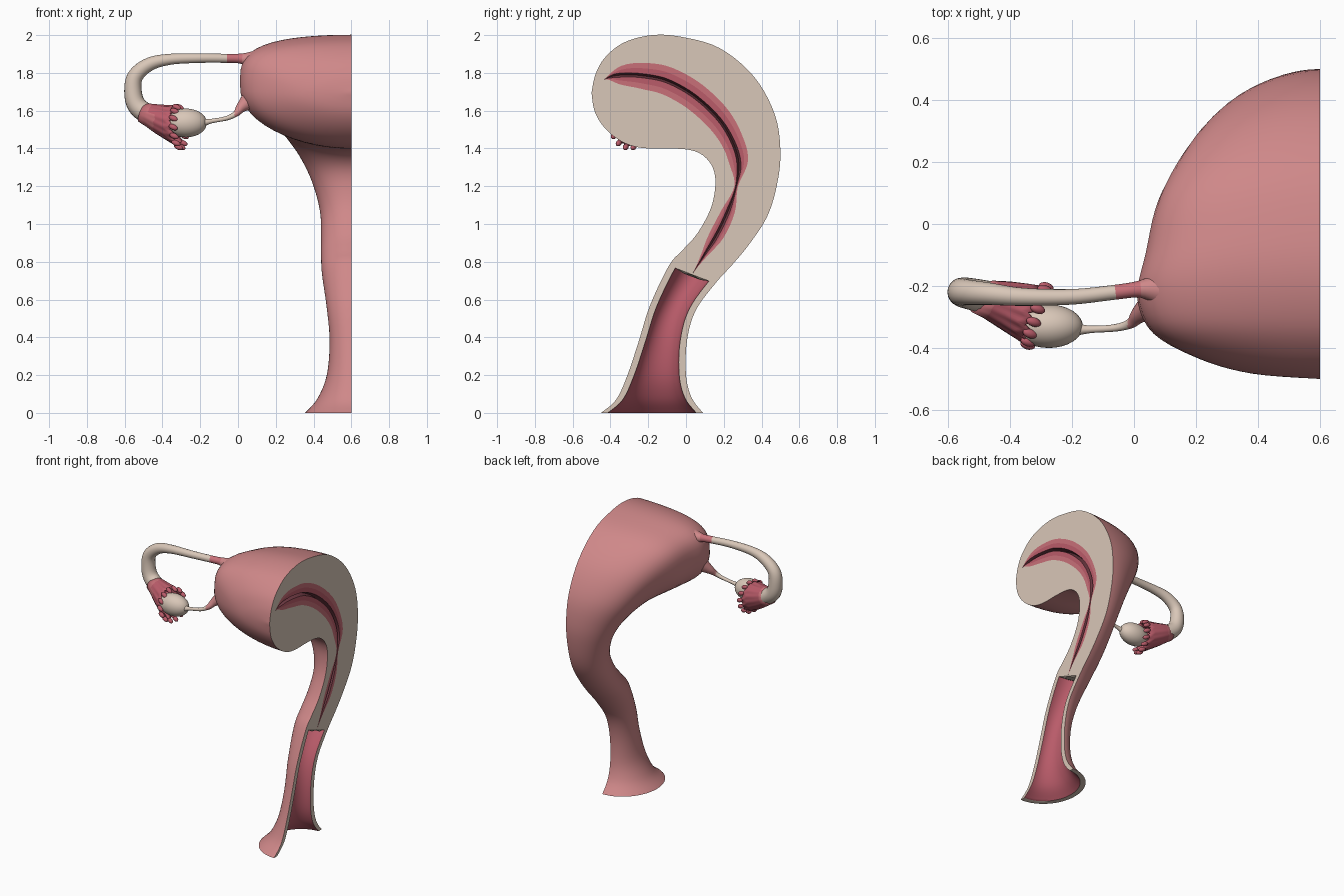
import bpy, bmesh, math
from mathutils import Vector

if "Cube" in bpy.data.objects:
    bpy.data.objects.remove(bpy.data.objects["Cube"])


def material(name, r, g, b):
    m = bpy.data.materials.new(name)
    lin = [((c / 255 + 0.055) / 1.055) ** 2.4 for c in (r, g, b)]
    m.diffuse_color = (*lin, 1)
    m.use_nodes = True
    m.node_tree.nodes["Principled BSDF"].inputs["Base Color"].default_value = m.diffuse_color
    return m


PINK = material("outer pink", 207, 136, 137)
BEIGE = material("pale tissue", 217, 199, 184)
LIGHT = material("light rose", 200, 112, 120)
ROSE = material("deep rose", 186, 92, 106)
DARK = material("dark cavity", 118, 62, 72)
ALL = [PINK, BEIGE, LIGHT, ROSE, DARK]


def spline(rows, sub):
    """Catmull-Rom interpolation of rows of numbers."""
    out = []
    n = len(rows)
    for i in range(n - 1):
        a, b, c, d = (rows[max(i - 1, 0)], rows[i], rows[i + 1], rows[min(i + 2, n - 1)])
        for k in range(sub):
            t = k / sub
            out.append([0.5 * (2 * q + (r - p) * t + (2 * p - 5 * q + 4 * r - s) * t * t
                               + (3 * q - p - 3 * r + s) * t ** 3) for p, q, r, s in zip(a, b, c, d)])
    return out + [list(rows[-1])]


def loft(bm, rings, mat, closed=False):
    """Bridge rows of points; mat is an index or a rule (column, centre)."""
    vs = [[bm.verts.new(p) for p in ring] for ring in rings]
    n = len(rings[0])
    for a, b in zip(vs, vs[1:]):
        for j in range(n if closed else n - 1):
            k = (j + 1) % n
            f = bm.faces.new((a[j], a[k], b[k], b[j]))
            f.material_index = mat(j, f.calc_center_median()) if callable(mat) else mat
    return vs


def finish(bm, name, angle=40):
    bmesh.ops.remove_doubles(bm, verts=bm.verts, dist=0.0004)
    bmesh.ops.dissolve_degenerate(bm, edges=bm.edges, dist=0.0001)
    bmesh.ops.recalc_face_normals(bm, faces=bm.faces)
    me = bpy.data.meshes.new(name)
    bm.to_mesh(me)
    bm.free()
    for m in ALL:
        me.materials.append(m)
    ob = bpy.data.objects.new(name, me)
    bpy.context.collection.objects.link(ob)
    bpy.ops.object.select_all(action='DESELECT')
    ob.select_set(True)
    bpy.context.view_layer.objects.active = ob
    bpy.ops.object.shade_smooth_by_angle(angle=math.radians(angle))
    return ob


# Sections of the halved organ: front y, z, back y, z, sideways width
CUT, SUB, VAG = 0.6, 5, 5
sections = [
    (-.45, 0, .09, 0, .245), (-.37, .07, .03, .08, .18), (-.31, .2, 0, .2, .13),
    (-.25, .38, .005, .38, .115), (-.19, .57, .05, .54, .13), (-.09, .78, .155, .685, .155),
    (-.02, .86, .25, .79, .16), (.06, .95, .34, .90, .16), (.13, 1.08, .43, 1.04, .165),
    (.155, 1.2, .48, 1.2, .20), (.145, 1.29, .50, 1.38, .26), (.10, 1.355, .47, 1.58, .35),
    (.03, 1.39, .36, 1.78, .44), (-.08, 1.40, .18, 1.93, .525), (-.2, 1.40, -.02, 1.99, .565),
    (-.29, 1.415, -.18, 2.0, .59), (-.37, 1.455, -.33, 1.96, .54), (-.44, 1.52, -.43, 1.88, .39),
    (-.485, 1.6, -.48, 1.79, .22), (-.5, 1.695, -.5, 1.695, 0)]
# Cavity on the cut face: place along the section, half width (from section 5 up)
cavity = [(.5, 0), (.42, .016), (.35, .04), (.31, .036), (.34, .01), (.38, .05), (.39, .06),
          (.43, .07), (.51, .075), (.6, .075), (.63, .07), (.66, .05), (.68, 0), (.6, 0), (.5, 0)]
rows = spline(sections, SUB)
cav = spline(cavity, SUB)


def section(r, inset=0.0, n=28):
    f, b = Vector((CUT, r[0], r[1])), Vector((CUT, r[2], r[3]))
    if inset:
        u = (b - f).normalized() * inset
        f, b = f + u, b - u
    w = max(r[4] - inset, 0)
    k = min(max((r[4] - .25) / .3, 0), 1)
    m = 2 + .8 * k
    pts = []
    for i in range(n + 1):
        t = math.pi * i / n
        c, s = math.cos(t), math.sin(t) if 0 < i < n else 0.0
        q = math.copysign(abs(c) ** (2 / m), c)
        p = (f + b) / 2 + (f - b) / 2 * q
        pts.append(p + Vector((-w * s, 0, .05 * k * s * s)))
    return pts


# Uterus and vagina: outer skin, lining, cut walls
bm = bmesh.new()
loft(bm, [section(r) for r in rows], 0)
lower = rows[:VAG * SUB + 1]
inner = [section(r, .036) for r in lower]
loft(bm, inner, 3)
loft(bm, [section(lower[0]), inner[0]], 1)
for i in (0, -1):
    loft(bm, [(section(r)[i], q[i]) for r, q in zip(lower, inner)], 1)
mid = (inner[-1][0] + inner[-1][-1]) / 2
loft(bm, [inner[-1], [mid.lerp(p, .5) - Vector((0, 0, .012)) * (p.x < CUT) for p in inner[-1]],
          [mid] * len(inner[-1])], 1)

# Cut face of the womb with lining bands and a recessed cavity
face = []
for r, (c, h) in zip(rows[VAG * SUB:], cav):
    f, b = Vector((CUT, r[0], r[1])), Vector((CUT, r[2], r[3]))
    L, h = (b - f).length, max(h, 0)
    u = (b - f).normalized()
    g = min(.011, .3 * h)
    offs = [0, c * L - h, c * L - .58 * h, c * L - g, c * L, c * L + g, c * L + .58 * h, c * L + h, L]
    ring = [f + u * o for o in offs]
    ring[4] = ring[4] - Vector((min(.04, h), 0, 0))
    face.append(ring)
loft(bm, face, lambda j, c: (1, 2, 3, 4, 4, 3, 2, 1)[j])
finish(bm, "uterus_and_vagina")


def tube(name, path, rule):
    pts = spline(path, 6)
    P = [Vector(p[:3]) for p in pts]
    rings = []
    for i, p in enumerate(P):
        t = (P[min(i + 1, len(P) - 1)] - P[max(i - 1, 0)]).normalized()
        u = t.cross(Vector((0, 1, 0))).normalized()
        v = t.cross(u)
        rings.append([p + (u * math.cos(a) + v * math.sin(a)) * pts[i][3]
                      for a in (math.tau * k / 20 for k in range(20))])
    bm = bmesh.new()
    vs = loft(bm, rings, rule, True)
    for end in (vs[0], vs[-1]):
        bm.faces.new(end).material_index = 1
    return finish(bm, name)


# Fallopian tube and ovarian ligament
tube("fallopian_tube", [
    (.08, -.21, 1.865, .055), (.02, -.21, 1.875, .028), (-.06, -.22, 1.877, .024),
    (-.2, -.235, 1.878, .025), (-.36, -.235, 1.872, .029), (-.47, -.225, 1.845, .036),
    (-.545, -.22, 1.78, .042), (-.555, -.22, 1.69, .047), (-.53, -.225, 1.62, .051),
    (-.46, -.24, 1.57, .055)],
    lambda j, c: (0 if c.x > .02 else 2 if c.x > -.06 else 1))
tube("ovarian_ligament", [
    (-.19, -.34, 1.535, .022), (-.14, -.34, 1.545, .012), (-.06, -.335, 1.56, .012),
    (-.01, -.32, 1.585, .017), (.02, -.29, 1.62, .03), (.08, -.25, 1.67, .06)],
    lambda j, c: 0 if c.x > -.02 else 1)

# Fringed funnel with finger tips
axis = Vector((.14, -.045, -.06)).normalized()
up = Vector((0, 0, 1))
up = (up - axis * up.dot(axis)).normalized()
side = axis.cross(up)
FINGERS, SEG = 14, 84
rings, tips = [], []
for p, rad, lip in (((-.505, -.235, 1.59), .053, 0), ((-.47, -.242, 1.577), .063, .1),
                    ((-.43, -.255, 1.56), .076, .25), ((-.39, -.27, 1.545), .089, .6),
                    ((-.365, -.28, 1.535), .098, 1)):
    ring = []
    for k in range(SEG):
        a = math.tau * k / SEG
        adv = lip * (.045 * (1 - math.sin(a)) + .014 * math.cos(FINGERS * a))
        q = Vector(p) + (side * math.cos(a) + up * math.sin(a)) * rad + axis * adv
        ring.append(q)
        if lip == 1 and k % (SEG // FINGERS) == 0:
            tips.append(q)
    rings.append(ring)
bm = bmesh.new()
loft(bm, rings, lambda j, c: 2 if c.x < -.46 else 3, True)
ob = finish(bm, "fimbria_funnel")
mod = ob.modifiers.new("thickness", 'SOLIDIFY')
mod.thickness = .012

bm = bmesh.new()
rot = axis.to_track_quat('Z', 'Y')
for q in tips:
    made = bmesh.ops.create_uvsphere(bm, u_segments=12, v_segments=8, radius=1)
    for v in made["verts"]:
        v.co = q + rot @ Vector((v.co.x * .015, v.co.y * .015, v.co.z * .026))
for f in bm.faces:
    f.material_index = 3
finish(bm, "fimbria_fingers", 80)

# Ovary
bm = bmesh.new()
made = bmesh.ops.create_uvsphere(bm, u_segments=32, v_segments=20, radius=1)
for v in made["verts"]:
    v.co = Vector((v.co.x * .11 - .275, v.co.y * .07 - .33, v.co.z * .076 + 1.535))
for f in bm.faces:
    f.material_index = 1
finish(bm, "ovary", 80)
